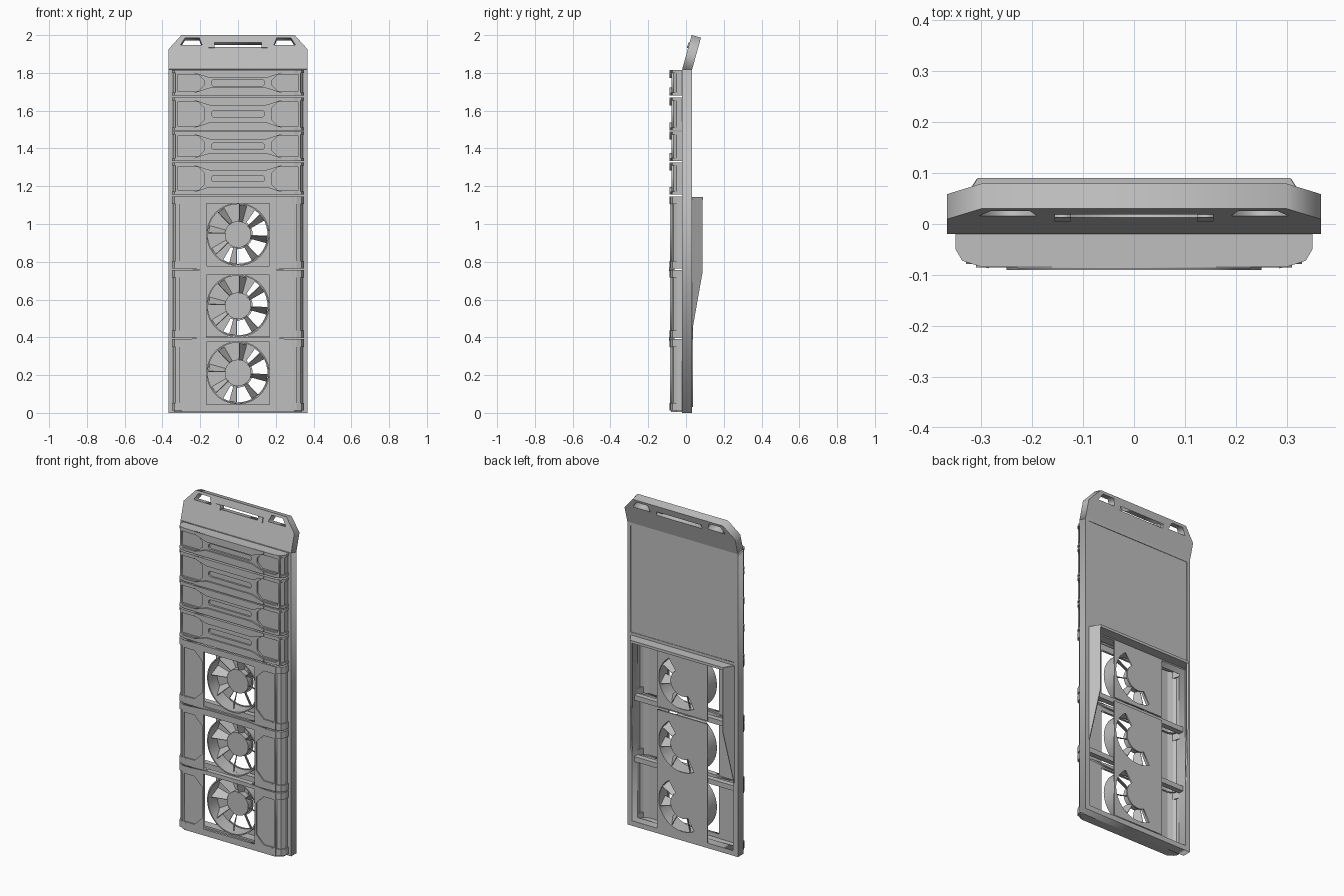
import bpy, bmesh, math
from mathutils import Matrix

cube = bpy.data.objects.get("Cube")
if cube:
    bpy.data.objects.remove(cube, do_unlink=True)

GREY = (0.52, 0.52, 0.52, 1)
metal = bpy.data.materials.new("plain grey")
metal.use_nodes = True
metal.diffuse_color = GREY
metal.node_tree.nodes["Principled BSDF"].inputs["Base Color"].default_value = GREY


def add(name, mesh):
    mesh.materials.clear()
    mesh.materials.append(metal)
    ob = bpy.data.objects.new(name, mesh)
    bpy.context.collection.objects.link(ob)
    return ob


def plate(name, loops, y0, y1, matrix=None):
    """Flat plate in the x-z plane; loops after the first are holes."""
    cu = bpy.data.curves.new(name, "CURVE")
    cu.dimensions = "2D"
    cu.fill_mode = "BOTH"
    cu.extrude = (y1 - y0) / 2
    for pts in loops:
        sp = cu.splines.new("POLY")
        sp.points.add(len(pts) - 1)
        for p, (x, z) in zip(sp.points, pts):
            p.co = (x, z, 0, 1)
        sp.use_cyclic_u = True
    tmp = bpy.data.objects.new("tmp", cu)
    bpy.context.collection.objects.link(tmp)
    dg = bpy.context.evaluated_depsgraph_get()
    mesh = bpy.data.meshes.new_from_object(tmp.evaluated_get(dg))
    bpy.data.objects.remove(tmp, do_unlink=True)
    mesh.transform(Matrix.Translation((0, (y0 + y1) / 2, 0)) @ Matrix.Rotation(math.pi / 2, 4, "X"))
    if matrix:
        mesh.transform(matrix)
    return add(name, mesh)


def prism(name, pts, z0, z1):
    """Upright prism from an x-y outline."""
    bm = bmesh.new()
    face = bm.faces.new([bm.verts.new((x, y, z0)) for x, y in pts])
    out = bmesh.ops.extrude_face_region(bm, geom=[face])
    top = [v for v in out["geom"] if isinstance(v, bmesh.types.BMVert)]
    bmesh.ops.translate(bm, verts=top, vec=(0, 0, z1 - z0))
    bmesh.ops.recalc_face_normals(bm, faces=bm.faces)
    mesh = bpy.data.meshes.new(name)
    bm.to_mesh(mesh)
    bm.free()
    return add(name, mesh)


def sheets(name, polygons, thickness):
    """Thin bent sheets given a thickness."""
    bm = bmesh.new()
    for pts in polygons:
        bm.faces.new([bm.verts.new(p) for p in pts])
    mesh = bpy.data.meshes.new(name)
    bm.to_mesh(mesh)
    bm.free()
    ob = add(name, mesh)
    mod = ob.modifiers.new("thickness", "SOLIDIFY")
    mod.thickness = thickness
    mod.offset = 0


def rect(x0, x1, z0, z1):
    return [(x0, z0), (x1, z0), (x1, z1), (x0, z1)]


def box(name, x0, x1, y0, y1, z0, z1):
    return prism(name, rect(x0, x1, y0, y1), z0, z1)


def flip(pts):
    return [(-x, z) for x, z in reversed(pts)]


def arc(r, a0, a1, n, cz=0):
    steps = [math.radians(a0 + (a1 - a0) * i / n) for i in range(n + 1)]
    return [(r * math.cos(a), cz + r * math.sin(a)) for a in steps]


def circle(r, cz, n=40):
    return arc(r, 0, 360, n, cz)[:-1]


def pocket(x, z0, z1, c):
    """Side recess with cut inner corners."""
    return [(x, z0), (x, z1), (0.18 + c, z1), (0.18, z1 - c), (0.18, z0 + c), (0.18 + c, z0)]


def wrap(inset):
    """Half outline of the wrap-around covers, from the back edge to the front."""
    return [(0.35 - inset, -0.018), (0.35 - inset, -0.05 + inset / 2),
            (0.337 - inset, -0.072 + inset), (0.30 - inset / 2, -0.084 + inset)]


def full(half):
    return half + flip(half)


# Back frame: rails, opening behind the fans, slightly recessed panel above
plate("back_frame", [rect(-0.367, 0.367, 0, 1.818), rect(-0.335, 0.335, 0.03, 1.12),
                     rect(-0.345, 0.345, 1.16, 1.80)], -0.02, 0.032)
box("back_panel", -0.35, 0.35, -0.019, 0.029, 1.14, 1.81)

# Tilted handle plate with three slots
tilt = Matrix.Translation((0, -0.02, 1.82)) @ Matrix.Rotation(math.radians(-15.5), 4, "X")
corner = [(0.19, 0.132), (0.305, 0.132), (0.28, 0.172), (0.205, 0.172)]
plate("handle_plate", [[(-0.367, 0), (0.367, 0), (0.367, 0.11), (0.30, 0.187), (-0.30, 0.187), (-0.367, 0.11)],
                       rect(-0.15, 0.15, 0.122, 0.146), corner, flip(corner)], 0, 0.051, tilt)
for s in (-1, 1):
    plate("handle_clip", [rect(s * 0.14 - 0.016, s * 0.14 + 0.016, 0.116, 0.146)], -0.006, 0.03, tilt)

# Rear hood: leaning, tapered side walls and a shelf
for s in (-1, 1):
    sheets("hood_wall", [[(s * 0.342, 0.028, 0.42), (s * 0.305, 0.086, 0.75),
                          (s * 0.305, 0.086, 1.14), (s * 0.342, 0.028, 1.14)]], 0.009)
prism("hood_shelf", full([(0.342, -0.015), (0.342, 0.03), (0.307, 0.09)]), 1.127, 1.143)

# Four upper modules
for z0, z1 in [(1.155, 1.325), (1.334, 1.49), (1.496, 1.67), (1.68, 1.815)]:
    zc = (z0 + z1) / 2
    prism("module_body", full([(0.344, -0.018), (0.344, -0.05), (0.33, -0.067)]), z0 + 0.002, z1 - 0.002)
    side = pocket(0.32, z0 + 0.024, z1 - 0.024, 0.03)
    slot = [(0.14, zc - 0.009), (0.14, zc + 0.009), (0.132, zc + 0.016), (-0.132, zc + 0.016),
            (-0.14, zc + 0.009), (-0.14, zc - 0.009), (-0.132, zc - 0.016), (0.132, zc - 0.016)]
    plate("module_cover", [rect(-0.33, 0.33, z0 + 0.004, z1 - 0.004), side, flip(side), slot], -0.078, -0.062)
    for edge, d in ((z0, 1), (z1, -1)):
        prism("module_rib", full(wrap(0)), min(edge, edge + d * 0.016), max(edge, edge + d * 0.016))
        plate("module_rail", [[(-0.23, edge), (0.23, edge), (0.23, edge + d * 0.016), (0.15, edge + d * 0.042),
                               (-0.15, edge + d * 0.042), (-0.23, edge + d * 0.016)]], -0.087, -0.07)

# Three fan modules
fans = [(0.012, 0.39, 0.212), (0.396, 0.757, 0.567), (0.765, 1.145, 0.945)]
for z0, z1, cz in fans:
    # Hollow side covers
    for s in (-1, 1):
        outer = wrap(0.006) + [(0.172, -0.078)]
        inner = [(0.172, -0.070)] + list(reversed(wrap(0.014)))
        prism("side_cover", [(s * x, y) for x, y in outer + inner], z0, z1)
    side = pocket(0.30, z0 + 0.045, z1 - 0.045, 0.05)
    plate("fan_cover", [rect(-0.31, 0.31, z0, z1), rect(-0.168, 0.168, cz - 0.167, cz + 0.163), side, flip(side)],
          -0.085, -0.072)
    # Raised end ribs wrapping round the sides
    for a, b in ((z0, z0 + 0.04), (z1 - 0.04, z1)):
        for s in (-1, 1):
            band = wrap(0) + [(0.285, -0.087), (0.285, -0.072), (0.32, -0.064), (0.335, -0.018)]
            prism("end_rib", [(s * x, y) for x, y in band], a, b)

    # Fan housing ring, back plate with a wide vent on one side, and a set-back hub
    ring = plate("fan_ring", [circle(0.167, cz), circle(0.160, cz)], -0.055, 0.032)
    vent = arc(0.156, -120, 55, 18, cz) + arc(0.078, 55, -120, 12, cz)
    plate("fan_back_plate", [rect(-0.167, 0.167, cz - 0.18, cz + 0.178), vent], 0.028, 0.036)
    hub = plate("fan_hub", [circle(0.07, cz, 32)], -0.004, 0.03)

    # Steeply pitched blades
    blades = []
    for i in range(8):
        turn = Matrix.Translation((0, 0, cz)) @ Matrix.Rotation(math.tau * i / 8 + 0.2, 4, "Y")
        quad = Matrix(((0.066, 0.156, 0.156, 0.066), (-0.004, -0.03, 0.026, 0.026),
                       (0.008, 0.024, -0.014, -0.008), (1, 1, 1, 1)))
        blades.append([(turn @ p).to_3d() for p in quad.col])
    sheets("fan_blades", blades, 0.004)

    # Smooth shading on round parts
    bpy.ops.object.select_all(action="DESELECT")
    for ob in (ring, hub):
        ob.select_set(True)
        bpy.context.view_layer.objects.active = ob
    bpy.ops.object.shade_smooth_by_angle(angle=math.radians(30))

# Cross bars between the fan modules, and the bottom sill
for z in (0.393, 0.761):
    box("rear_cross_bar", -0.335, 0.335, -0.02, 0.012, z - 0.015, z + 0.015)
    plate("front_cross_bar", [[(-0.25, z), (-0.12, z - 0.009), (0.12, z - 0.009), (0.25, z),
                               (0.12, z + 0.009), (-0.12, z + 0.009)]], -0.09, -0.06)
prism("bottom_sill", full([(0.34, 0.0), (0.34, -0.05), (0.30, -0.08)]), 0.004, 0.02)
